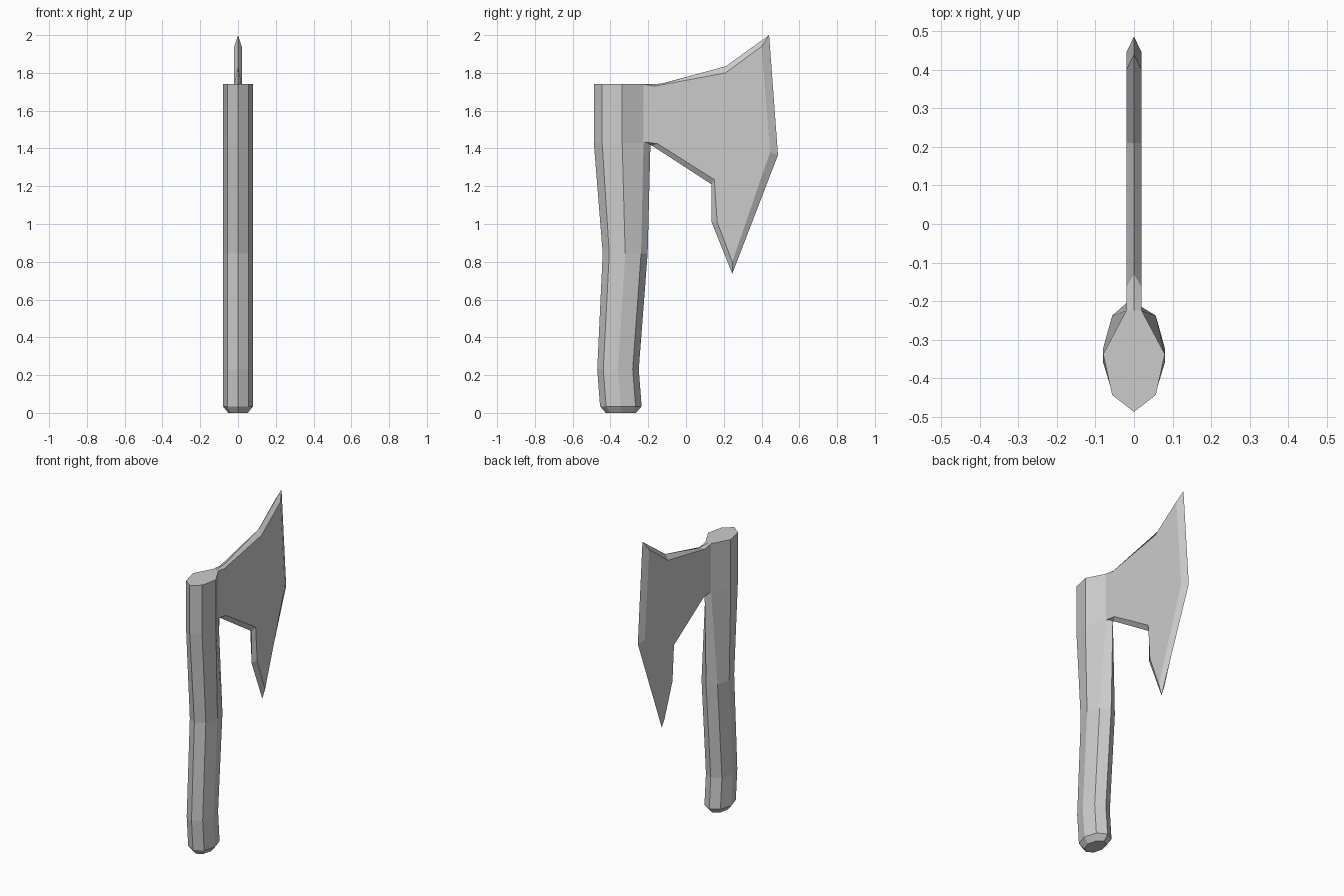
import bpy, bmesh
from math import sin, cos, pi

if "Cube" in bpy.data.objects:
    bpy.data.objects.remove(bpy.data.objects["Cube"])


def finish(bm, name):
    bmesh.ops.recalc_face_normals(bm, faces=bm.faces)
    me = bpy.data.meshes.new(name)
    bm.to_mesh(me)
    bm.free()
    ob = bpy.data.objects.new(name, me)
    bpy.context.collection.objects.link(ob)
    return ob


def bridge(bm, a, b):
    n = len(a)
    for i in range(n):
        j = (i + 1) % n
        bm.faces.new((a[i], a[j], b[j], b[i]))


# Handle: octagonal rings (z, y centre, y radius, x radius, pinched to the blade)
RINGS = [
    (0.00, -0.345, 0.080, 0.052, False),
    (0.035, -0.345, 0.110, 0.08, False),
    (0.23, -0.360, 0.110, 0.08, False),
    (0.845, -0.322, 0.119, 0.08, False),
    (1.43, -0.338, 0.150, 0.08, True),
    (1.74, -0.338, 0.150, 0.08, True),
]
bm = bmesh.new()
loops = []
for z, cy, ry, rx, pinched in RINGS:
    loop = []
    for i in range(8):
        x, y = rx * sin(i * pi / 4), cy + ry * cos(i * pi / 4)
        if pinched and i in (1, 7):      # rear corners narrow to the blade width
            x, y = (0.02 if i == 1 else -0.02), -0.225
        loop.append(bm.verts.new((x, y, z)))
    loops.append(loop)
for a, b in zip(loops, loops[1:]):
    bridge(bm, a, b)
bm.faces.new(loops[0])
bm.faces.new(loops[-1])
finish(bm, "handle")

# Blade: flat cheeks at x = +-0.02, bevelled to a sharp rim at x = 0
CHEEK = [(-0.225, 1.74), (-0.165, 1.73), (0.21, 1.80), (0.40, 1.94), (0.445, 1.38),
         (0.245, 0.80), (0.165, 1.01), (0.15, 1.235), (-0.15, 1.425), (-0.225, 1.435)]
RIM = [(-0.225, 1.74), (-0.13, 1.743), (0.21, 1.835), (0.44, 2.00), (0.487, 1.365),
       (0.245, 0.737), (0.135, 1.01), (0.135, 1.21), (-0.18, 1.415), (-0.225, 1.43)]
bm = bmesh.new()
rim = [bm.verts.new((0, y, z)) for y, z in RIM]
for x in (0.02, -0.02):
    cheek = [bm.verts.new((x, y, z)) for y, z in CHEEK]
    bm.faces.new(cheek)
    bridge(bm, cheek, rim)
finish(bm, "blade")
